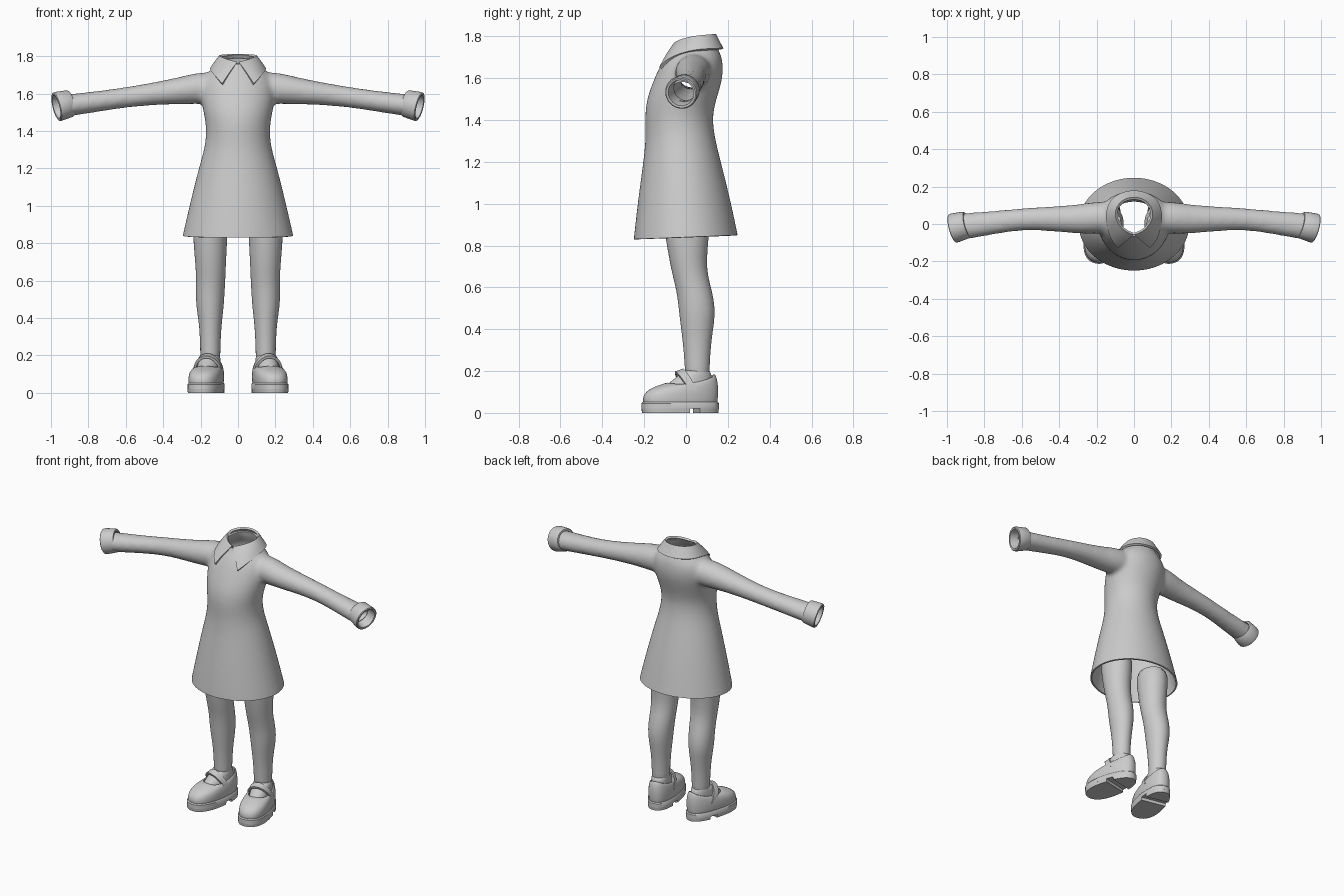
import bpy, bmesh
from math import sin, cos, pi, radians, copysign
from mathutils import Vector, Matrix

if "Cube" in bpy.data.objects:
    bpy.data.objects.remove(bpy.data.objects["Cube"])


def oval(y0, y1, hw, zf, zb=None, dip=0, cx=0, p=2.0, taper=0, n=32):
    """Roughly horizontal ring; zf/zb = front/back height, dip lowers the sides."""
    zb = zf if zb is None else zb
    pts = []
    for i in range(n):
        a = 2 * pi * i / n
        c = copysign(abs(cos(a)) ** (2 / p), cos(a))
        s = copysign(abs(sin(a)) ** (2 / p), sin(a))
        pts.append(Vector((cx + hw * c * (1 - taper * s), (y0 + y1) / 2 + (y1 - y0) / 2 * s,
                           zf + (zb - zf) * (s + 1) / 2 - dip * c * c)))
    return pts


def loft(bm, rings, caps=True):
    rows = [[bm.verts.new(v) for v in r] for r in rings]
    n = len(rows[0])
    for a, b in zip(rows, rows[1:]):
        for i in range(n):
            bm.faces.new((a[i], a[(i + 1) % n], b[(i + 1) % n], b[i]))
    if caps:
        bm.faces.new(rows[0][::-1])
        bm.faces.new(rows[-1])


def cut(bm, co, no, fill=False):
    r = bmesh.ops.bisect_plane(bm, geom=bm.verts[:] + bm.edges[:] + bm.faces[:], dist=1e-5,
                               plane_co=co, plane_no=no, clear_outer=True)
    if fill:
        edges = [e for e in r['geom_cut'] if isinstance(e, bmesh.types.BMEdge)]
        bmesh.ops.holes_fill(bm, edges=edges)


def make(name, bm, mods=(), matrix=None, angle=40):
    """Create the object, apply its modifiers and shade it smooth by angle."""
    if matrix:
        bm.transform(matrix)
    bmesh.ops.recalc_face_normals(bm, faces=bm.faces[:])
    me = bpy.data.meshes.new(name)
    bm.to_mesh(me)
    bm.free()
    ob = bpy.data.objects.new(name, me)
    bpy.context.collection.objects.link(ob)
    for kind, props in mods:
        m = ob.modifiers.new(kind.title(), kind)
        for k, v in props.items():
            setattr(m, k, v)
    dg = bpy.context.evaluated_depsgraph_get()
    dg.update()
    baked = bpy.data.meshes.new_from_object(ob.evaluated_get(dg))
    ob.modifiers.clear()
    ob.data = baked
    baked.name = name
    baked.shade_smooth()
    baked.set_sharp_from_angle(angle=radians(angle))
    return ob


MIRROR = ('MIRROR', {})


def subsurf(n):
    return ('SUBSURF', {'levels': n, 'render_levels': n})


def solid(t, offset=-1):
    return ('SOLIDIFY', {'thickness': t, 'offset': offset})


# Dress: bodice, skirt and sleeves fused, then cut open at hem, neck and wrists
bm = bmesh.new()
loft(bm, [oval(y0, y1, hw, z) for z, hw, y0, y1 in [
    (0.72, .325, -.265, .28), (0.84, .298, -.25, .25), (1.0, .261, -.233, .218),
    (1.2, .212, -.205, .168), (1.32, .175, -.192, .137), (1.42, .169, -.197, .126),
    (1.5, .185, -.19, .146), (1.6, .205, -.152, .178), (1.68, .195, -.115, .178),
    (1.725, .15, -.085, .163), (1.76, .1, -.055, .142), (1.88, .092, -.05, .135)]])
for side in (1, -1):
    rings = []
    for x, y, z, ry, rz in [(.04, .04, 1.63, .08, .08), (.2, .035, 1.632, .088, .088),
                            (.3, .025, 1.617, .078, .074), (.45, .028, 1.6, .066, .061),
                            (.6, .027, 1.58, .058, .055), (.75, .007, 1.558, .063, .056),
                            (.9, -.012, 1.538, .072, .06), (1.0, -.024, 1.527, .072, .06)]:
        rings.append([Vector((side * x, y + ry * cos(2 * pi * i / 24), z + rz * sin(2 * pi * i / 24)))
                      for i in range(24)])
    loft(bm, rings)
dress = make('dress', bm, [subsurf(2), ('REMESH', {'mode': 'VOXEL', 'voxel_size': .012}),
                           ('SMOOTH', {'factor': .5, 'iterations': 12})])
bm = bmesh.new()
bm.from_mesh(dress.data)
bpy.data.objects.remove(dress)
cut(bm, (0, 0, .84), (0, .04, -1))
cut(bm, (0, .04, 1.775), (0, -.15, 1))
for side in (1, -1):
    cut(bm, (side * .92, 0, 1.54), (side, -.25, -.22))
make('dress', bm, [solid(.01)])

# Cuffs: thick bands around the wrist ends
bm = bmesh.new()
axis = Vector((1, -.27, -.25)).normalized()
rot = axis.to_track_quat('Z', 'Y')
base = Vector((.892, -.003, 1.549))
profile = [(0, .056), (0, .067), (.008, .073), (.07, .079), (.082, .078), (.086, .073),
           (.084, .063), (.02, .056), (0, .056)]
loft(bm, [[base + rot @ Vector((r * cos(2 * pi * i / 32), r * sin(2 * pi * i / 32), h))
           for i in range(32)] for h, r in profile], caps=False)
bmesh.ops.remove_doubles(bm, verts=bm.verts[:], dist=1e-5)
make('cuffs', bm, [MIRROR])

# Collar: half strip from the front point round to the nape, mirrored
inner = [(.004, -.052, 1.765), (.055, -.033, 1.778), (.1, .03, 1.797), (.092, .09, 1.803),
         (.052, .13, 1.808), (0, .14, 1.81)]
outer = [(.083, -.122, 1.65), (.122, -.085, 1.692), (.15, .02, 1.732), (.138, .11, 1.738),
         (.08, .162, 1.74), (0, .178, 1.74)]
bm = bmesh.new()
rows = [[], [], []]
for a, b in zip(inner, outer):
    a, b = Vector(a), Vector(b)
    mid = (a + b) / 2 + Vector((0, -.003, .004))
    for row, co in zip(rows, (a, mid, b)):
        row.append(bm.verts.new(co))
for r, s in zip(rows, rows[1:]):
    for i in range(5):
        bm.faces.new((r[i], s[i], s[i + 1], r[i + 1]))
make('collar', bm, [MIRROR, ('SUBSURF', {'levels': 2, 'boundary_smooth': 'PRESERVE_CORNERS'}),
                    solid(.014, 0)])

# Legs
bm = bmesh.new()
loft(bm, [oval(y0, y1, (x1 - x0) / 2, z, cx=(x0 + x1) / 2, n=20) for z, x0, x1, y0, y1 in [
    (.12, .093, .202, -.005, .115), (.22, .095, .202, -.005, .112), (.35, .089, .206, -.017, .122),
    (.43, .079, .219, -.028, .136), (.5, .073, .227, -.036, .14), (.58, .068, .226, -.045, .127),
    (.66, .065, .226, -.066, .103), (.74, .061, .234, -.082, .1), (.84, .056, .241, -.1, .11),
    (.98, .045, .245, -.115, .12)]])
make('legs', bm, [MIRROR, subsurf(1)])

# Shoes are built straight about x = 0, then turned outward at the ankle
ankle = Vector((.148, .06, 0))
place = Matrix.Translation(ankle) @ Matrix.Rotation(radians(12), 4, 'Z') @ Matrix.Translation((0, -.06, 0))


def shoe_ring(y0, y1, hw, zf, zb=None, dip=0):
    return oval(y0, y1, hw, zf, zb, dip, p=2.35, taper=.1, n=40)


# Instep of the foot inside the shoe
bm = bmesh.new()
loft(bm, [oval(-.13, .135, .062, .09), oval(-.095, .133, .06, .135), oval(-.06, .128, .058, .162),
          oval(-.03, .12, .056, .185), oval(-.012, .114, .054, .21)])
make('feet', bm, [MIRROR, subsurf(1)], place)

# Shoe uppers with a scooped opening that rises at the heel
bm = bmesh.new()
loft(bm, [shoe_ring(-.208, .15, .083, .04), shoe_ring(-.212, .154, .086, .065, .075),
          shoe_ring(-.204, .155, .085, .092, .11), shoe_ring(-.178, .153, .08, .115, .14, .006),
          shoe_ring(-.13, .148, .073, .134, .166, .012), shoe_ring(-.085, .14, .064, .148, .187, .02)],
     caps=False)
make('shoe_uppers', bm, [solid(.008), MIRROR, subsurf(1)], place)

# Straps arching over the instep
bm = bmesh.new()
rows = [[bm.verts.new((.08 * cos(a), .02 - .055 * sin(a) + w, .105 + .1 * sin(a) + w * .35 * sin(a)))
         for a in [pi * i / 16 for i in range(17)]] for w in (-.019, .019)]
for i in range(16):
    bm.faces.new((rows[0][i], rows[0][i + 1], rows[1][i + 1], rows[1][i]))
make('shoe_straps', bm, [solid(.014), MIRROR], place)

# Soles: a full welt with separate front tread and heel block
bm = bmesh.new()
loft(bm, [shoe_ring(-.217, .158, .09, .02), shoe_ring(-.217, .158, .09, .046),
          shoe_ring(-.21, .152, .085, .052)])
make('shoe_welts', bm, [MIRROR], place)
for name, y, side in (('front_treads', .0, 1), ('heel_blocks', .05, -1)):
    bm = bmesh.new()
    loft(bm, [shoe_ring(-.214, .155, .088, 0), shoe_ring(-.217, .158, .09, .021)])
    cut(bm, (0, y, 0), (0, side, 0), fill=True)
    make(name, bm, [MIRROR], place)
